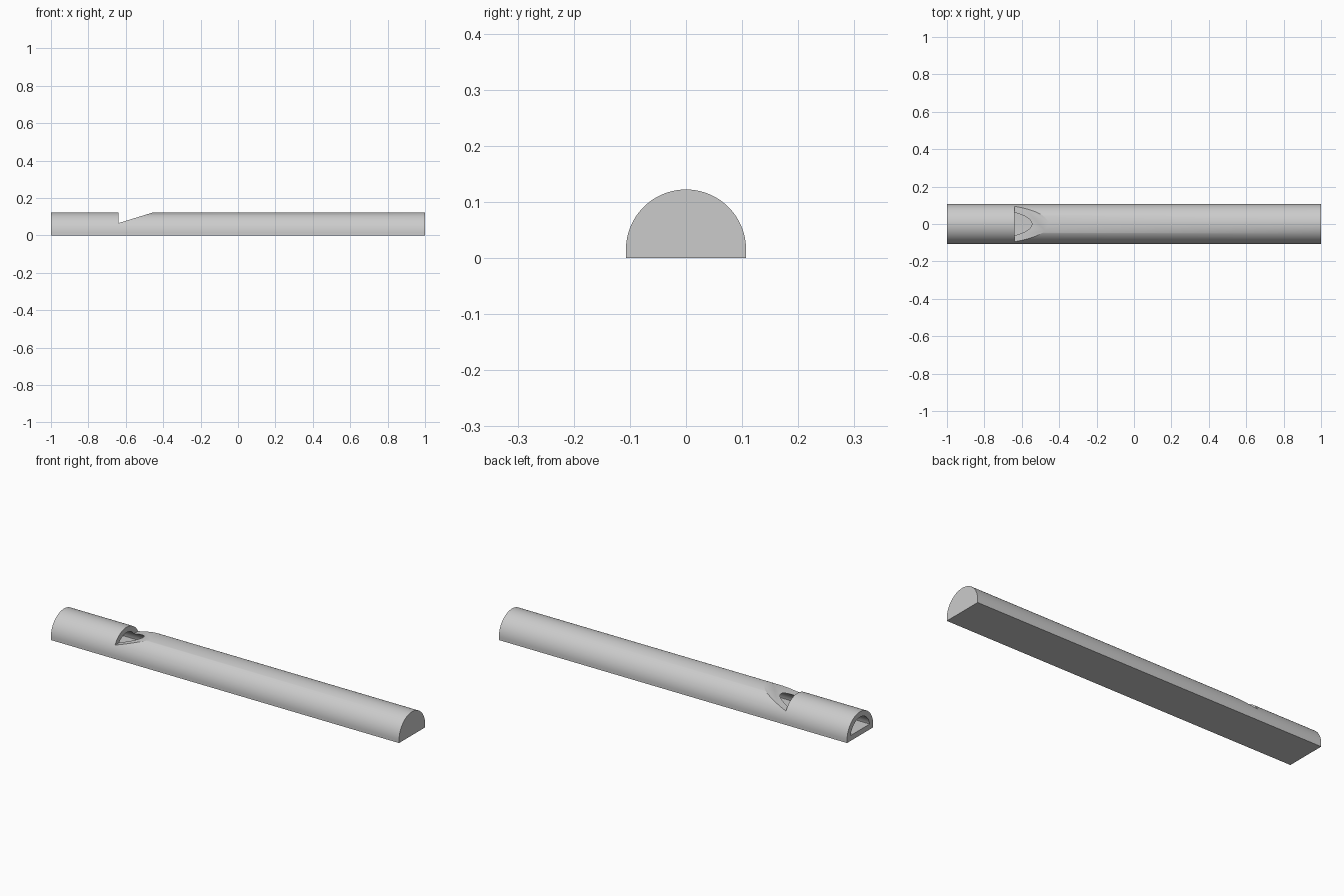
import bpy, bmesh
from math import sin, cos, pi, asin

cube = bpy.data.objects.get("Cube")
if cube:
    bpy.data.objects.remove(cube, do_unlink=True)

CENTRE_Z = 0.015     # axis of the rounded top
OUTER_R, BORE_R = 0.107, 0.079
FLOOR = 0.028        # thickness of the flat bottom


def material(name, colour):
    mat = bpy.data.materials.new(name)
    mat.use_nodes = True
    mat.diffuse_color = colour
    mat.node_tree.nodes["Principled BSDF"].inputs["Base Color"].default_value = colour
    return mat


def arch(radius, base_z, steps=64):
    """Cross-section (y, z): round top closed by a flat line at base_z."""
    start = asin(max(base_z - CENTRE_Z, 0) / radius)
    pts = []
    for i in range(steps + 1):
        a = start + (pi - 2 * start) * i / steps
        pts.append((radius * cos(a), CENTRE_Z + radius * sin(a)))
    if base_z < CENTRE_Z:
        pts += [(-radius, base_z), (radius, base_z)]
    return pts


def prism(name, points, offset):
    """Extrude a closed outline of 3D points by an offset vector."""
    bm = bmesh.new()
    face = bm.faces.new([bm.verts.new(p) for p in points])
    ext = bmesh.ops.extrude_face_region(bm, geom=[face])
    moved = [v for v in ext["geom"] if isinstance(v, bmesh.types.BMVert)]
    bmesh.ops.translate(bm, verts=moved, vec=offset)
    bmesh.ops.recalc_face_normals(bm, faces=bm.faces)
    mesh = bpy.data.meshes.new(name)
    bm.to_mesh(mesh)
    bm.free()
    obj = bpy.data.objects.new(name, mesh)
    bpy.context.collection.objects.link(obj)
    return obj


# Half-round whistle body
body = prism("whistle_body", [(-1, y, z) for y, z in arch(OUTER_R, 0)], (2, 0, 0))
body.data.materials.append(material("light grey", (0.6, 0.6, 0.6, 1)))

# Bore, open at the mouthpiece and closed at the far end
bore = prism("bore_cutter", [(-1.1, y, z) for y, z in arch(BORE_R, FLOOR)], (2.07, 0, 0))

# Sound hole: upright wall, then a ramp rising to the top
slope = (0.122 - 0.065) / 0.185
notch = prism("notch_cutter",
              [(-0.64, -0.2, 0.065), (-0.34, -0.2, 0.065 + 0.3 * slope), (-0.64, -0.2, 0.065 + 0.3 * slope)],
              (0, 0.4, 0))

bpy.context.view_layer.objects.active = body
for cutter in (bore, notch):
    mod = body.modifiers.new(cutter.name, "BOOLEAN")
    mod.operation = "DIFFERENCE"
    mod.solver = "EXACT"
    mod.object = cutter
    bpy.ops.object.modifier_apply(modifier=mod.name)
    bpy.data.objects.remove(cutter, do_unlink=True)

# Smooth curves with crisp rims
bpy.ops.object.select_all(action="DESELECT")
body.select_set(True)
bpy.ops.object.shade_smooth_by_angle(angle=pi / 6)
